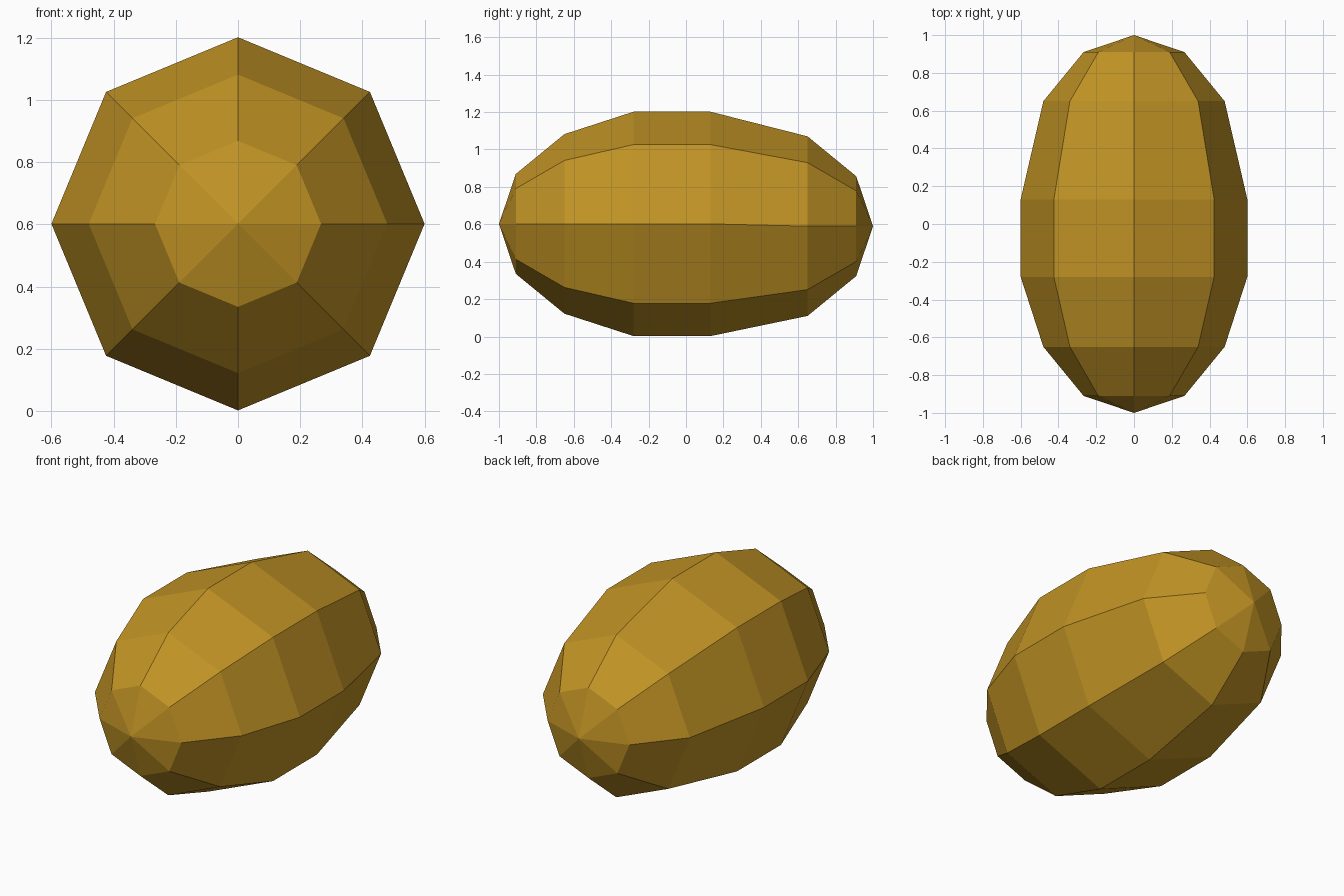
import bpy
import bmesh
from math import sin, cos, tau

cube = bpy.data.objects.get("Cube")
if cube:
    bpy.data.objects.remove(cube, do_unlink=True)

# Golden brown surface
mat = bpy.data.materials.new("golden_brown")
mat.use_nodes = True
color = (0.53, 0.29, 0.018, 1)
mat.diffuse_color = color
bsdf = next(n for n in mat.node_tree.nodes if n.type == 'BSDF_PRINCIPLED')
bsdf.inputs["Base Color"].default_value = color
bsdf.inputs["Roughness"].default_value = 0.8

SIDES = 8
# Rings along the body: y, radius, centre height
RINGS = [(-0.91, 0.267, 0.602), (-0.65, 0.48, 0.602), (-0.28, 0.6, 0.602),
         (0.13, 0.6, 0.602), (0.65, 0.48, 0.59), (0.91, 0.267, 0.59)]

# Faceted egg-shaped body, closed by a point at each end
bm = bmesh.new()
loops = [[bm.verts.new((r * cos(tau * i / SIDES), y, z + r * sin(tau * i / SIDES)))
          for i in range(SIDES)] for y, r, z in RINGS]
front_tip = bm.verts.new((0, -1, 0.602))
back_tip = bm.verts.new((0, 1, 0.59))
for i in range(SIDES):
    j = (i + 1) % SIDES
    for a, b in zip(loops, loops[1:]):
        bm.faces.new((a[i], a[j], b[j], b[i]))
    bm.faces.new((front_tip, loops[0][j], loops[0][i]))
    bm.faces.new((back_tip, loops[-1][i], loops[-1][j]))
bmesh.ops.recalc_face_normals(bm, faces=bm.faces)

mesh = bpy.data.meshes.new("egg_body")
bm.to_mesh(mesh)
bm.free()
mesh.materials.append(mat)
body = bpy.data.objects.new("egg_body", mesh)
bpy.context.collection.objects.link(body)
